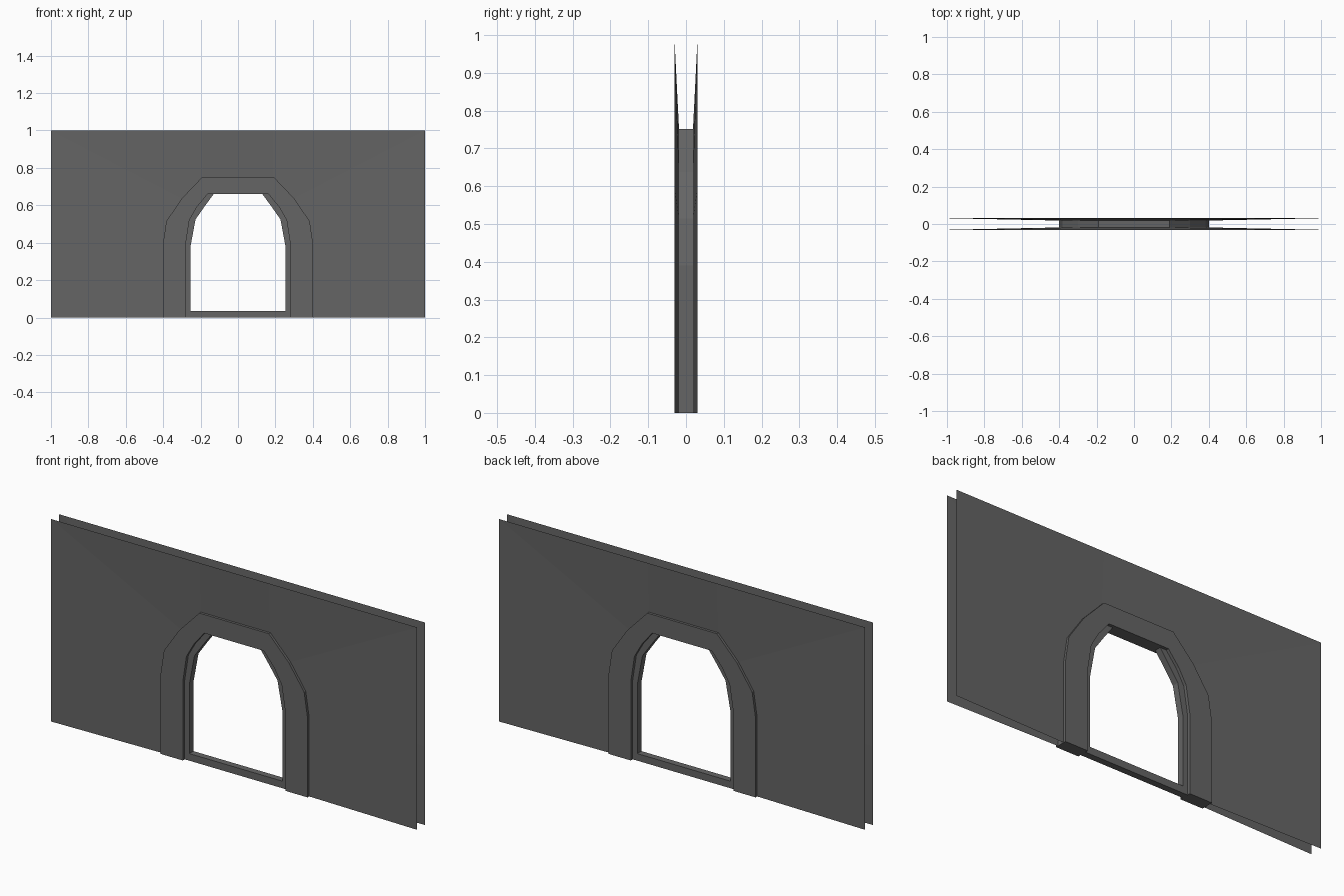
import bpy, bmesh

if "Cube" in bpy.data.objects:
    bpy.data.objects.remove(bpy.data.objects["Cube"])

mat = bpy.data.materials.new("dark_grey_stone")
mat.diffuse_color = (0.13, 0.13, 0.13, 1)
mat.use_nodes = True
mat.node_tree.nodes["Principled BSDF"].inputs["Base Color"].default_value = mat.diffuse_color

FACE = 0.031    # depth of the wall rim and frame faces
SEAM = 0.0185   # depth where the wall meets the frame
LINER = 0.016   # depth of the recessed inner liner


def arch(half):
    """Complete an arch outline from its right half (bottom to top)."""
    return half + [(-x, z) for x, z in reversed(half)]


# Outlines in x, z
outer = arch([(0.402, 0), (0.402, 0.39), (0.383, 0.515), (0.30, 0.637), (0.19, 0.752)])
opening = arch([(0.28, 0), (0.28, 0.39), (0.26, 0.52), (0.22, 0.59), (0.163, 0.66)])
inner = arch([(0.255, 0.035), (0.255, 0.375), (0.227, 0.525), (0.18, 0.592), (0.13, 0.66)])
rim = arch([(1, 0), (1, 0.39), (1, 0.60), (1, 1), (0.19, 1)])


def build(name, strips, fills=()):
    """Each strip is a list of (outline, depth) rings joined by quads."""
    bm = bmesh.new()
    for strip in strips:
        rings = [[bm.verts.new((x, y, z)) for x, z in pts] for pts, y in strip]
        for a, b in zip(rings, rings[1:]):
            for i in range(len(a) - 1):
                bm.faces.new((a[i], a[i + 1], b[i + 1], b[i]))
    for pts in fills:
        bm.faces.new([bm.verts.new(p) for p in pts])
    bmesh.ops.remove_doubles(bm, verts=bm.verts, dist=1e-5)
    bmesh.ops.recalc_face_normals(bm, faces=bm.faces)
    me = bpy.data.meshes.new(name)
    bm.to_mesh(me)
    bm.free()
    me.materials.append(mat)
    ob = bpy.data.objects.new(name, me)
    bpy.context.collection.objects.link(ob)
    return ob


# Two thin wall sheets, sinking slightly towards the doorway
for name, s in (("front_wall", -1), ("back_wall", 1)):
    ob = build(name, [[(rim, s * FACE), (outer, s * SEAM)]])
    want = s
    if ob.data.polygons[0].normal.y * want < 0:
        ob.data.flip_normals()

# Raised door frame, hollow arch with closed feet
feet = [[(s * 0.28, -FACE, 0), (s * 0.402, -FACE, 0), (s * 0.402, FACE, 0), (s * 0.28, FACE, 0)]
        for s in (-1, 1)]
build("door_frame", [[(opening, -FACE), (outer, -FACE), (outer, FACE), (opening, FACE),
                      (opening, -FACE)]], feet)

# Recessed liner inside the frame
build("door_liner", [[(opening, -LINER), (inner, -LINER), (inner, LINER), (opening, LINER),
                      (opening, -LINER)]])

# Threshold across the bottom of the doorway
bpy.ops.mesh.primitive_cube_add(size=1, location=(0, 0, 0.0175))
sill = bpy.context.object
sill.name = "threshold"
sill.scale = (0.56, 2 * LINER, 0.035)
sill.data.materials.append(mat)
